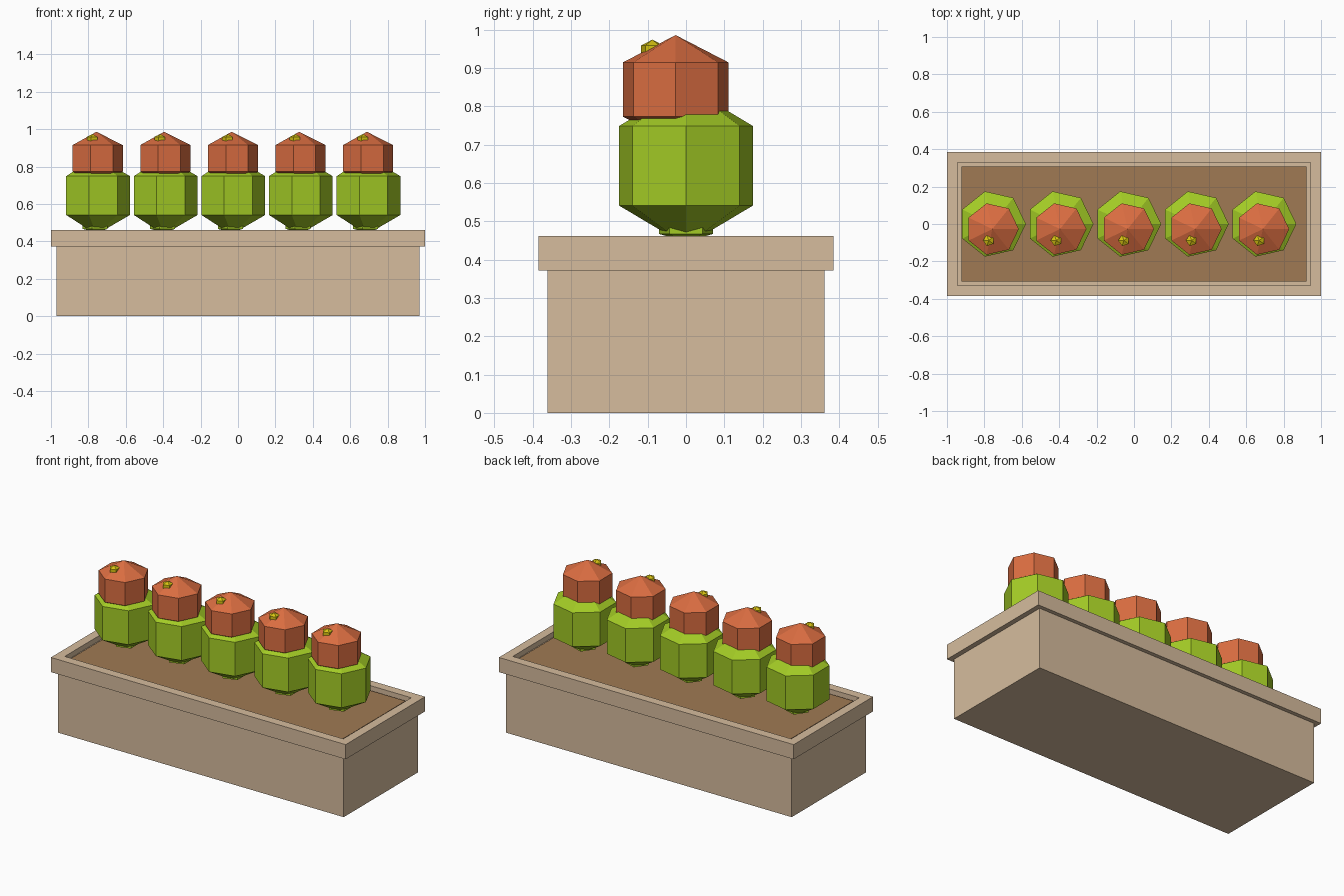
import bpy
import bmesh
from math import cos, sin, pi
from mathutils import Matrix, Vector

if "Cube" in bpy.data.objects:
    bpy.data.objects.remove(bpy.data.objects["Cube"], do_unlink=True)


def material(name, rgb):
    """Flat material from 8-bit sRGB, stored as linear values."""
    lin = [((c / 255 + 0.055) / 1.055) ** 2.4 for c in rgb] + [1.0]
    mat = bpy.data.materials.new(name)
    mat.use_nodes = True
    mat.diffuse_color = lin
    bsdf = mat.node_tree.nodes["Principled BSDF"]
    bsdf.inputs["Base Color"].default_value = lin
    bsdf.inputs["Roughness"].default_value = 0.9
    return mat


TAN = material("tan planter", (214, 188, 157))
SOIL = material("brown soil", (160, 122, 83))
GREEN = material("cactus green", (163, 203, 37))
ORANGE = material("cactus orange", (218, 109, 65))
YELLOW = material("flower yellow", (215, 195, 18))


def finish(bm, name, mat):
    bmesh.ops.recalc_face_normals(bm, faces=bm.faces)
    mesh = bpy.data.meshes.new(name)
    bm.to_mesh(mesh)
    bm.free()
    mesh.materials.append(mat)
    obj = bpy.data.objects.new(name, mesh)
    bpy.context.collection.objects.link(obj)
    return obj


def block(half_x, half_y, z0, z1):
    bm = bmesh.new()
    bmesh.ops.create_cube(bm, size=1)
    size = Matrix.Diagonal((2 * half_x, 2 * half_y, z1 - z0, 1))
    bm.transform(Matrix.Translation((0, 0, (z0 + z1) / 2)) @ size)
    return bm


def gem(name, mat, center, radius, half_wall, sides, start=0.0):
    """Faceted drum capped by a shallow cone at each end."""
    bm = bmesh.new()
    c = Vector(center)
    rings = []
    for z in (-half_wall, half_wall):
        angles = [start + 2 * pi * i / sides for i in range(sides)]
        rings.append([bm.verts.new(c + Vector((radius * cos(a), radius * sin(a), z)))
                      for a in angles])
    bottom = bm.verts.new(c - Vector((0, 0, 2 * half_wall)))
    top = bm.verts.new(c + Vector((0, 0, 2 * half_wall)))
    low, high = rings
    for i in range(sides):
        j = (i + 1) % sides
        bm.faces.new((low[i], low[j], high[j], high[i]))
        bm.faces.new((low[j], low[i], bottom))
        bm.faces.new((high[i], high[j], top))
    return finish(bm, name, mat)


# Planter box
finish(block(0.97, 0.361, 0, 0.38), "planter_box", TAN)

# Overhanging rim with a shallow well
rim = block(1.0, 0.385, 0.372, 0.462)
rim.faces.ensure_lookup_table()
top_face = max(rim.faces, key=lambda f: f.calc_center_median().z)
bmesh.ops.inset_individual(rim, faces=[top_face], thickness=0.078)
well = bmesh.ops.extrude_discrete_faces(rim, faces=[top_face])["faces"][0]
for v in well.verts:
    v.co.z = 0.43
rim_obj = finish(rim, "planter_rim", TAN)

# Soil filling the well
finish(block(0.922, 0.307, 0.425, 0.445), "soil", SOIL)

# Row of grafted cacti
for n in range(5):
    x = -0.757 + 0.3615 * n
    tag = f"_{n + 1}"
    gem("cactus_stem" + tag, GREEN, (x, 0, 0.487), 0.074, 0.02, 5, pi)
    gem("cactus_body" + tag, GREEN, (x, 0, 0.645), 0.179, 0.104, 7)
    gem("cactus_head" + tag, ORANGE, (x, -0.027, 0.844), 0.141, 0.071, 7)
    gem("flower" + tag, YELLOW, (x - 0.02, -0.088, 0.944), 0.031, 0.015, 5, pi)
